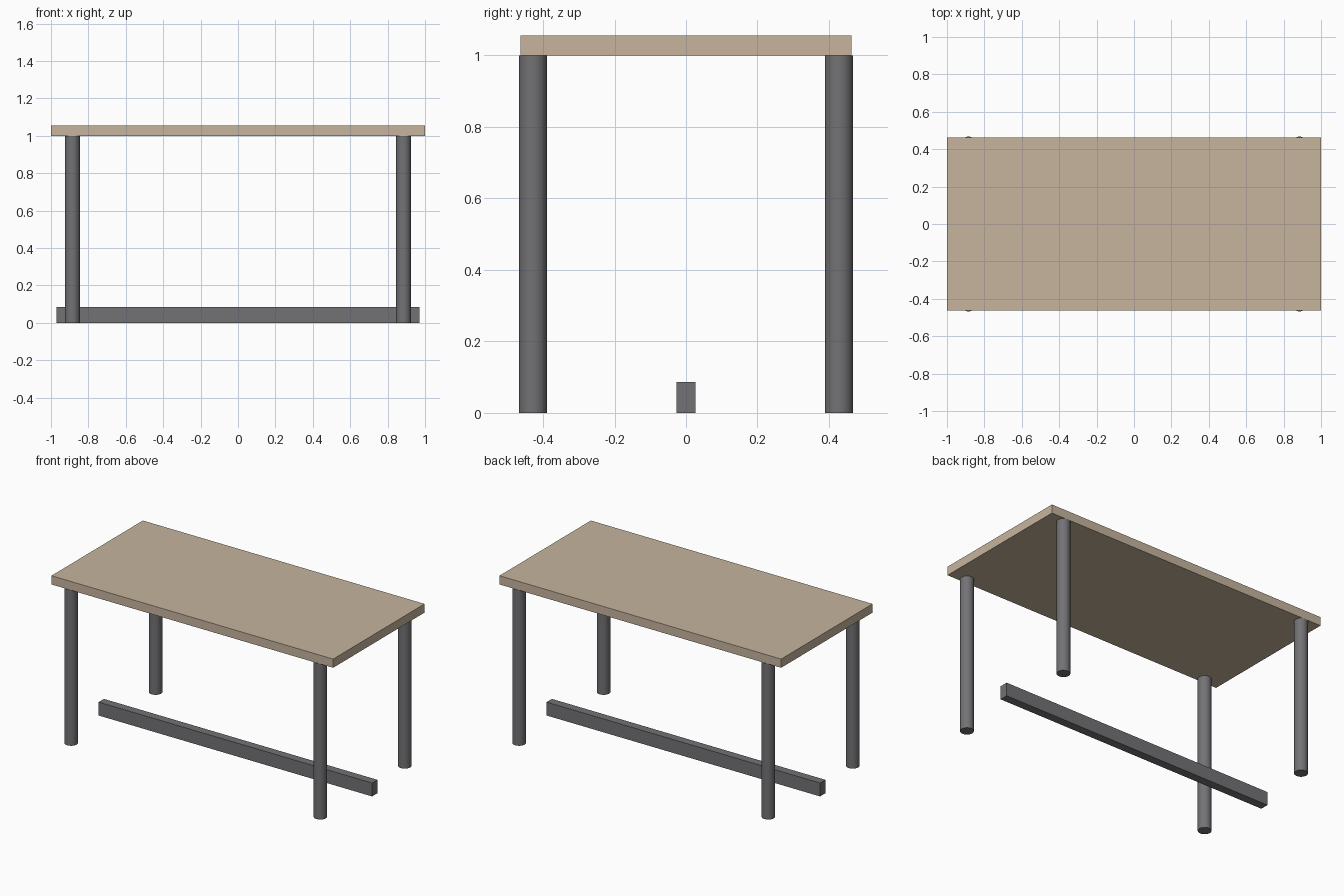
import bpy

if "Cube" in bpy.data.objects:
    bpy.data.objects.remove(bpy.data.objects["Cube"])

def material(name, rgb):
    m = bpy.data.materials.new(name)
    m.diffuse_color = (*rgb, 1)
    m.use_nodes = True
    m.node_tree.nodes["Principled BSDF"].inputs["Base Color"].default_value = m.diffuse_color
    return m

wood = material("light_wood", (0.57, 0.46, 0.34))
metal = material("dark_metal", (0.17, 0.17, 0.18))

def box(name, size, centre, mat):
    bpy.ops.mesh.primitive_cube_add(size=1, location=centre)
    ob = bpy.context.object
    ob.name = name
    ob.scale = size
    bpy.ops.object.transform_apply(location=False, rotation=False, scale=True)
    ob.data.materials.append(mat)

# Table top
box("table_top", (2.0, 0.927, 0.056), (0, 0, 1.028), wood)

# Low centre rail resting on the floor
box("foot_rail", (1.942, 0.054, 0.086), (0, 0, 0.043), metal)

# Four round legs
for sx, side in ((-1, "left"), (1, "right")):
    for sy, end in ((-1, "front"), (1, "back")):
        bpy.ops.mesh.primitive_cylinder_add(
            vertices=32, radius=0.0395, depth=1.0,
            location=(sx * 0.885, sy * 0.428, 0.5))
        leg = bpy.context.object
        leg.name = f"{end}_{side}_leg"
        leg.data.materials.append(metal)
        bpy.ops.object.shade_smooth_by_angle()
